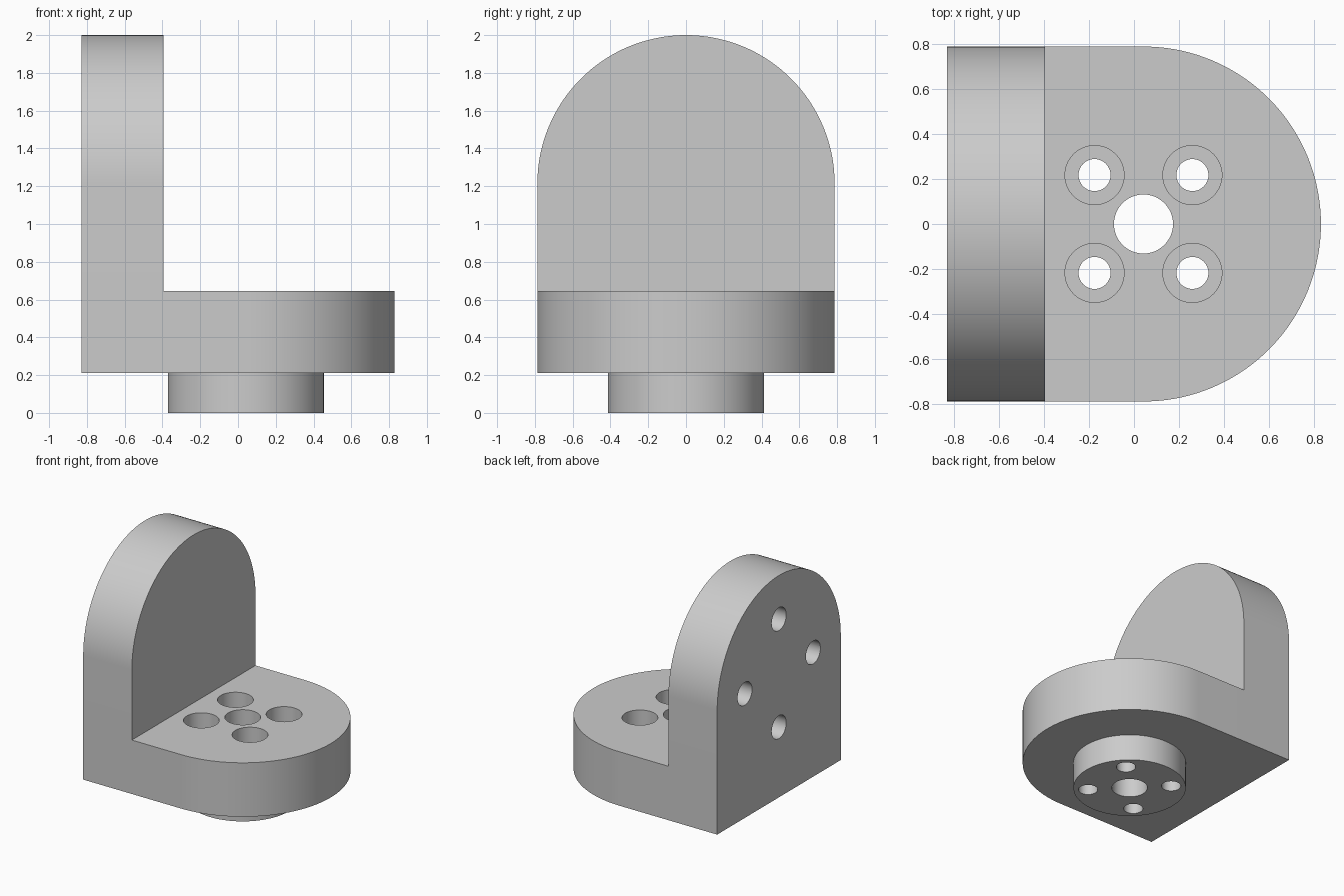
import bpy
import bmesh
from math import sin, cos, pi, radians
from mathutils import Matrix, Vector

cube = bpy.data.objects.get("Cube")
if cube:
    bpy.data.objects.remove(cube, do_unlink=True)

# Main dimensions
R = 0.787                     # half width and rounded end radius
BACK, INNER = -0.829, -0.395  # outer and inner faces of the upright
BOTTOM, DECK, TOP = 0.212, 0.6465, 2.0
CX = 0.042                    # centre of the rounded base and boss
CZ = TOP - R                  # centre of the arch

grey = bpy.data.materials.new("plain grey")
grey.use_nodes = True
colour = (0.6, 0.6, 0.6, 1)
grey.diffuse_color = colour
grey.node_tree.nodes["Principled BSDF"].inputs["Base Color"].default_value = colour


def make_object(name, bm):
    bmesh.ops.recalc_face_normals(bm, faces=bm.faces)
    mesh = bpy.data.meshes.new(name)
    bm.to_mesh(mesh)
    bm.free()
    mesh.materials.append(grey)
    obj = bpy.data.objects.new(name, mesh)
    bpy.context.collection.objects.link(obj)
    return obj


def prism(name, points, offset):
    """Extrude a closed outline along the offset vector."""
    bm = bmesh.new()
    face = bm.faces.new([bm.verts.new(p) for p in points])
    result = bmesh.ops.extrude_face_region(bm, geom=[face], use_keep_orig=True)
    verts = [v for v in result["geom"] if isinstance(v, bmesh.types.BMVert)]
    bmesh.ops.translate(bm, verts=verts, vec=Vector(offset))
    return make_object(name, bm)


def cylinder(name, radius, start, end, segments=48):
    start, end = Vector(start), Vector(end)
    axis = end - start
    turn = axis.to_track_quat("Z", "Y").to_matrix().to_4x4()
    bm = bmesh.new()
    bmesh.ops.create_cone(bm, cap_ends=True, segments=segments, radius1=radius,
                          radius2=radius, depth=axis.length,
                          matrix=Matrix.Translation((start + end) / 2) @ turn)
    return make_object(name, bm)


def combine(target, tool, operation):
    mod = target.modifiers.new(tool.name, "BOOLEAN")
    mod.operation, mod.solver, mod.object = operation, "EXACT", tool
    tool.hide_render = True
    bpy.context.view_layer.objects.active = target
    bpy.ops.object.modifier_apply(modifier=mod.name)
    bpy.data.objects.remove(tool, do_unlink=True)


def rounded_outline(flat, centre, steps=72):
    """Straight sides from flat to centre, closed by a half circle."""
    arc = [(centre + R * sin(pi * i / steps), -R * cos(pi * i / steps))
           for i in range(steps + 1)]
    return [(flat, -R)] + arc + [(flat, R)]


# Rounded base, arched upright and round boss joined into one solid
base = [(u, y, BOTTOM) for u, y in rounded_outline(BACK, CX)]
bracket = prism("angle_bracket", base, (0, 0, DECK - BOTTOM))
arch = [(BACK, y, u) for u, y in rounded_outline(BOTTOM, CZ)]
combine(bracket, prism("upright", arch, (INNER - BACK, 0, 0)), "UNION")
combine(bracket, cylinder("boss", 0.4135, (CX, 0, 0), (CX, 0, 0.4), 96), "UNION")

# Central through hole
combine(bracket, cylinder("centre_hole", 0.131, (CX, 0, -0.1), (CX, 0, 1)), "DIFFERENCE")

# Four counterbored screw holes around the centre
for sx in (-1, 1):
    for sy in (-1, 1):
        x, y = CX + sx * 0.217, sy * 0.217
        combine(bracket, cylinder("screw_hole", 0.071, (x, y, -0.1), (x, y, 1)), "DIFFERENCE")
        combine(bracket, cylinder("counterbore", 0.131, (x, y, 0.3), (x, y, 1)), "DIFFERENCE")

# Four blind holes in the outer face of the upright
for i in range(4):
    y, z = 0.435 * cos(i * pi / 2), CZ + 0.435 * sin(i * pi / 2)
    combine(bracket, cylinder("blind_hole", 0.0925, (BACK - 0.1, y, z),
                              (BACK + 0.35, y, z)), "DIFFERENCE")

# Smooth curved walls, crisp edges
bpy.ops.object.select_all(action="DESELECT")
bracket.select_set(True)
bpy.context.view_layer.objects.active = bracket
bpy.ops.object.shade_smooth_by_angle(angle=radians(30))
